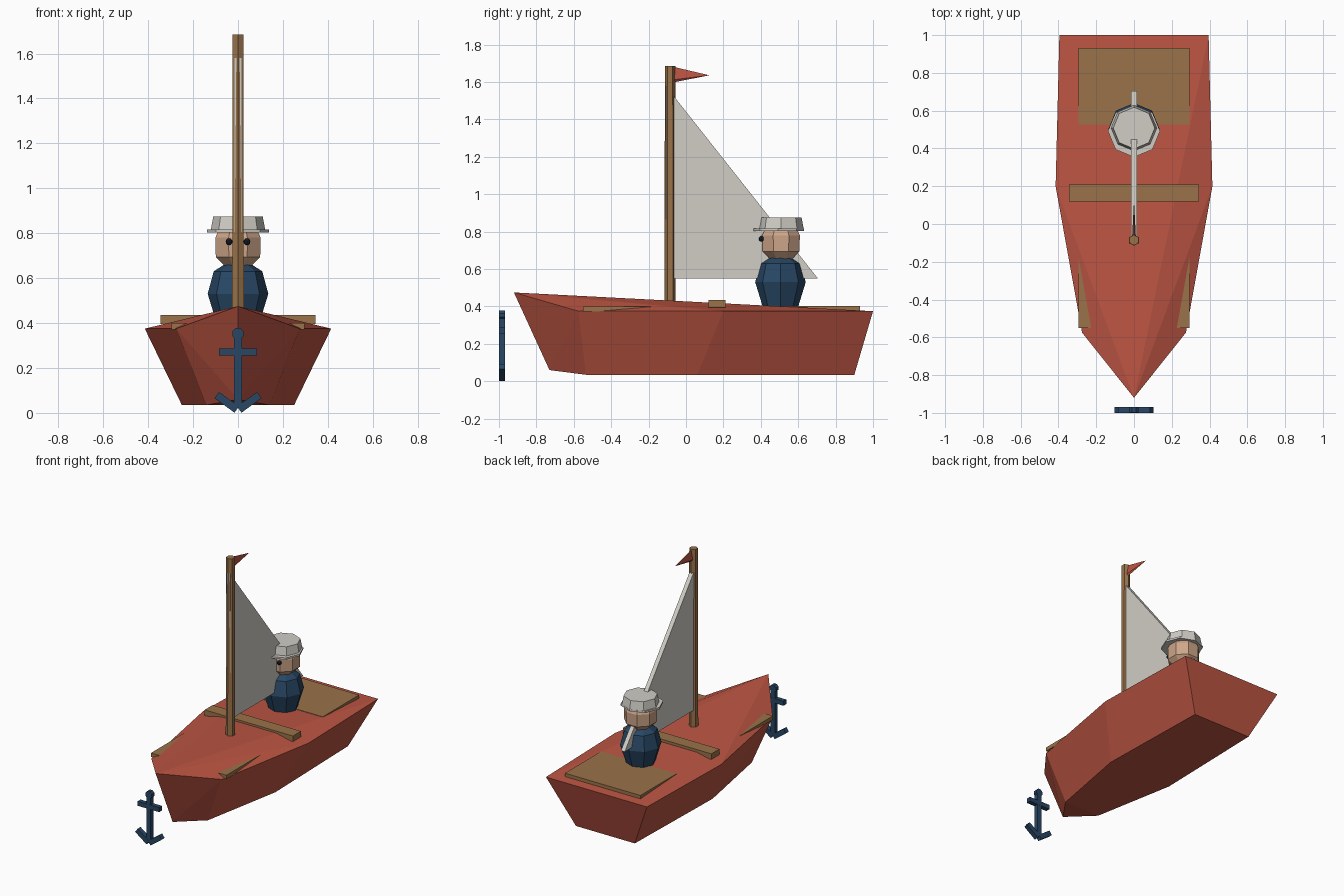
import bpy, bmesh, math
from mathutils import Matrix, Vector

cube = bpy.data.objects.get("Cube")
if cube:
    bpy.data.objects.remove(cube, do_unlink=True)


def material(name, rgb):
    m = bpy.data.materials.new(name)
    m.use_nodes = True
    color = (*rgb, 1)
    m.diffuse_color = color
    for n in m.node_tree.nodes:
        if n.type == 'BSDF_PRINCIPLED':
            n.inputs["Base Color"].default_value = color
            n.inputs["Roughness"].default_value = 0.9
    return m


RED = material("hull red", (0.50, 0.09, 0.055))
WOOD = material("wood brown", (0.32, 0.17, 0.068))
CANVAS = material("canvas white", (0.63, 0.61, 0.56))
NAVY = material("navy blue", (0.021, 0.063, 0.13))
SKIN = material("skin", (0.62, 0.38, 0.25))
DARK = material("eye dark", (0.008, 0.013, 0.028))


def finish(name, bm, mat):
    bmesh.ops.recalc_face_normals(bm, faces=bm.faces)
    me = bpy.data.meshes.new(name)
    bm.to_mesh(me)
    bm.free()
    me.materials.append(mat)
    ob = bpy.data.objects.new(name, me)
    bpy.context.collection.objects.link(ob)
    return ob


def box(name, center, size, mat, tilt=0):
    bm = bmesh.new()
    m = Matrix.Translation(center) @ Matrix.Rotation(tilt, 4, 'Y') @ Matrix.Diagonal((*size, 1))
    bmesh.ops.create_cube(bm, size=1, matrix=m)
    return finish(name, bm, mat)


def lathe(name, y, profile, sides, mat, turn=0):
    """Stack of (radius, height) rings around a vertical axis at x = 0."""
    bm = bmesh.new()
    rings = []
    for r, z in profile:
        angles = [turn + math.tau * i / sides for i in range(sides)]
        rings.append([bm.verts.new((r * math.cos(a), y + r * math.sin(a), z)) for a in angles])
    for a, b in zip(rings, rings[1:]):
        for i in range(sides):
            j = (i + 1) % sides
            bm.faces.new((a[i], a[j], b[j], b[i]))
    bm.faces.new(rings[0])
    bm.faces.new(rings[-1])
    return finish(name, bm, mat)


def slab(name, outline, thick, mat):
    """Upright plate from a (y, z) outline, centred on x = 0."""
    bm = bmesh.new()
    f = bm.faces.new([bm.verts.new((-thick / 2, y, z)) for y, z in outline])
    out = bmesh.ops.extrude_face_region(bm, geom=[f])
    moved = [v for v in out["geom"] if isinstance(v, bmesh.types.BMVert)]
    bmesh.ops.translate(bm, verts=moved, vec=(thick, 0, 0))
    return finish(name, bm, mat)


# Hull: three stations per side meeting at the raised bow
rim = [(0.275, -0.575, 0.375), (0.415, 0.2, 0.375), (0.395, 1.0, 0.375)]
keel = [(0.14, -0.535, 0.035), (0.25, 0.06, 0.035), (0.23, 0.9, 0.035)]
bm = bmesh.new()
bow = bm.verts.new((0, -0.92, 0.475))
forefoot = bm.verts.new((0, -0.73, 0.06))
ends = []
for s in (1, -1):
    top = [bm.verts.new((s * x, y, z)) for x, y, z in rim]
    low = [bm.verts.new((s * x, y, z)) for x, y, z in keel]
    bm.faces.new((bow, top[0], forefoot))
    bm.faces.new((top[0], low[0], forefoot))
    for i in range(2):
        bm.faces.new((bow, top[i], top[i + 1]))
        bm.faces.new((top[i], low[i], low[i + 1]))
        bm.faces.new((top[i], low[i + 1], top[i + 1]))
    ends.append((top, low))
(rt, rl), (lt, ll) = ends
bm.faces.new((bow, rt[2], lt[2]))
bm.faces.new((rt[2], rl[2], ll[2], lt[2]))
bm.faces.new((forefoot, rl[0], ll[0]))
for i in range(2):
    bm.faces.new((rl[i], rl[i + 1], ll[i + 1], ll[i]))
finish("hull", bm, RED)

# Planks set into the deck
box("stern_board", (0, 0.728, 0.386), (0.59, 0.405, 0.033), WOOD)
box("bow_board", (0, -0.35, 0.386), (0.59, 0.4, 0.028), WOOD)
box("cross_bench", (0, 0.165, 0.415), (0.69, 0.09, 0.04), WOOD)

# Mast, sail and pennant
lathe("mast", -0.085, [(0.03, 0.38), (0.028, 1.685)], 6, WOOD, math.pi / 6)
slab("sail", [(-0.105, 0.55), (0.705, 0.55), (-0.109, 1.58)], 0.03, CANVAS)
bm = bmesh.new()
tip = bm.verts.new((0, 0.125, 1.636))
root = [bm.verts.new((x, -0.07, z)) for x, z in
        ((0, 1.682), (0.01, 1.612), (0, 1.598), (-0.01, 1.612))]
bm.faces.new(root)
for i in range(4):
    bm.faces.new((root[i], root[(i + 1) % 4], tip))
finish("pennant", bm, RED)

# Sailor
lathe("sailor_body", 0.505, [(0.095, 0.40), (0.135, 0.53), (0.108, 0.63), (0.055, 0.665)], 8, NAVY)
lathe("sailor_head", 0.508, [(0.06, 0.65), (0.107, 0.695), (0.109, 0.78), (0.09, 0.82)],
      8, SKIN, math.pi / 8)
lathe("hat_brim", 0.492, [(0.138, 0.803), (0.138, 0.816)], 8, CANVAS)
lathe("hat_crown", 0.508, [(0.122, 0.81), (0.11, 0.875)], 8, CANVAS)
for s, side in ((1, "left"), (-1, "right")):
    bm = bmesh.new()
    bmesh.ops.create_uvsphere(bm, u_segments=8, v_segments=6, radius=0.015,
                              matrix=Matrix.Translation((s * 0.04, 0.404, 0.762)))
    finish(side + "_eye", bm, DARK)

# Anchor hanging ahead of the bow
AY = -0.984
box("anchor_shank", (0, AY, 0.185), (0.034, 0.03, 0.32), NAVY)
box("anchor_stock", (0, AY, 0.271), (0.168, 0.032, 0.032), NAVY)
bm = bmesh.new()
bmesh.ops.create_cone(bm, cap_ends=True, segments=8, radius1=0.027, radius2=0.027, depth=0.03,
                      matrix=Matrix.Translation((0, AY, 0.353)) @ Matrix.Rotation(math.pi / 2, 4, 'X')
                      @ Matrix.Rotation(math.pi / 8, 4, 'Z'))
finish("anchor_eye", bm, NAVY)
for s, side in ((1, "left"), (-1, "right")):
    box(side + "_anchor_fluke", (s * 0.05, AY, 0.047), (0.11, 0.032, 0.034), NAVY,
        -s * math.radians(36))
